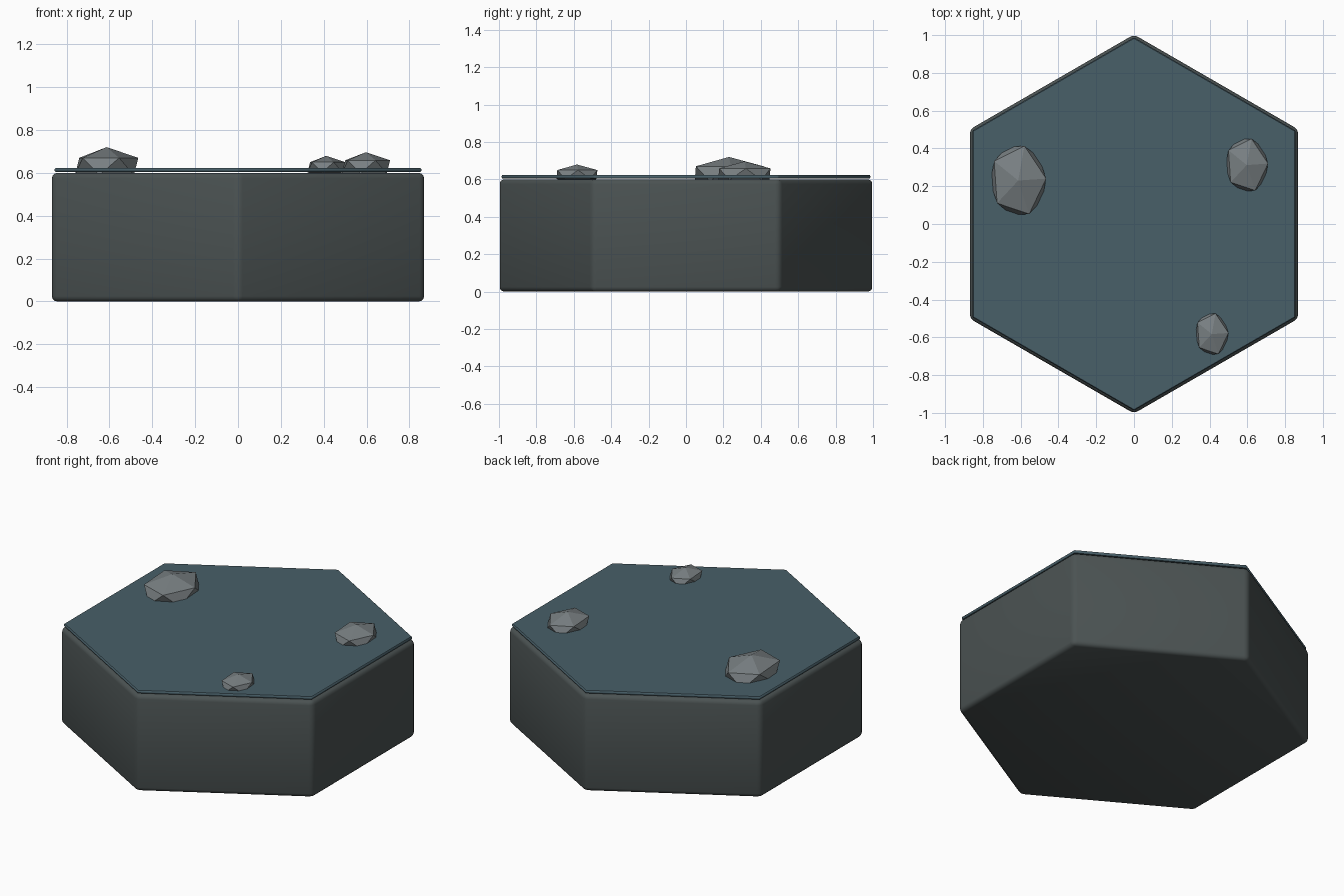
import bpy
from math import radians

if "Cube" in bpy.data.objects:
    bpy.data.objects.remove(bpy.data.objects["Cube"])


def material(name, rgb):
    mat = bpy.data.materials.new(name)
    mat.diffuse_color = (*rgb, 1)
    mat.use_nodes = True
    mat.node_tree.nodes["Principled BSDF"].inputs["Base Color"].default_value = mat.diffuse_color
    return mat


def hex_prism(name, radius, z0, z1, bevel, segments, mat):
    # The cylinder's first vertex lies on +y, giving a point-up hexagon
    bpy.ops.mesh.primitive_cylinder_add(vertices=6, radius=radius, depth=z1 - z0,
                                        location=(0, 0, (z0 + z1) / 2))
    ob = bpy.context.object
    ob.name = name
    ob.data.materials.append(mat)
    mod = ob.modifiers.new("Bevel", "BEVEL")
    mod.width = bevel
    mod.segments = segments
    bpy.ops.object.modifier_apply(modifier=mod.name)
    bpy.ops.object.shade_smooth_by_angle(angle=radians(35))
    return ob


def rock(name, x, y, z, size, mat):
    # Flattened low-poly stone, partly sunk into the tile
    bpy.ops.mesh.primitive_ico_sphere_add(subdivisions=1, radius=size, location=(x, y, z))
    ob = bpy.context.object
    ob.name = name
    ob.scale = (0.92, 1.18, 0.5)
    ob.rotation_euler.z = radians(4)
    ob.data.materials.append(mat)


stone = material("dark_stone", (0.07, 0.085, 0.085))
slate = material("slate_blue", (0.065, 0.115, 0.14))
grey = material("rock_grey", (0.19, 0.215, 0.225))

# Tile body and thin surface slab
hex_prism("tile_base", 1.003, 0.0, 0.6, 0.025, 3, stone)
hex_prism("tile_surface", 0.988, 0.605, 0.623, 0.005, 1, slate)

# Scattered rocks
rock("rock_large", -0.613, 0.23, 0.63, 0.18, grey)
rock("rock_medium", 0.597, 0.312, 0.628, 0.137, grey)
rock("rock_small", 0.412, -0.583, 0.626, 0.107, grey)
